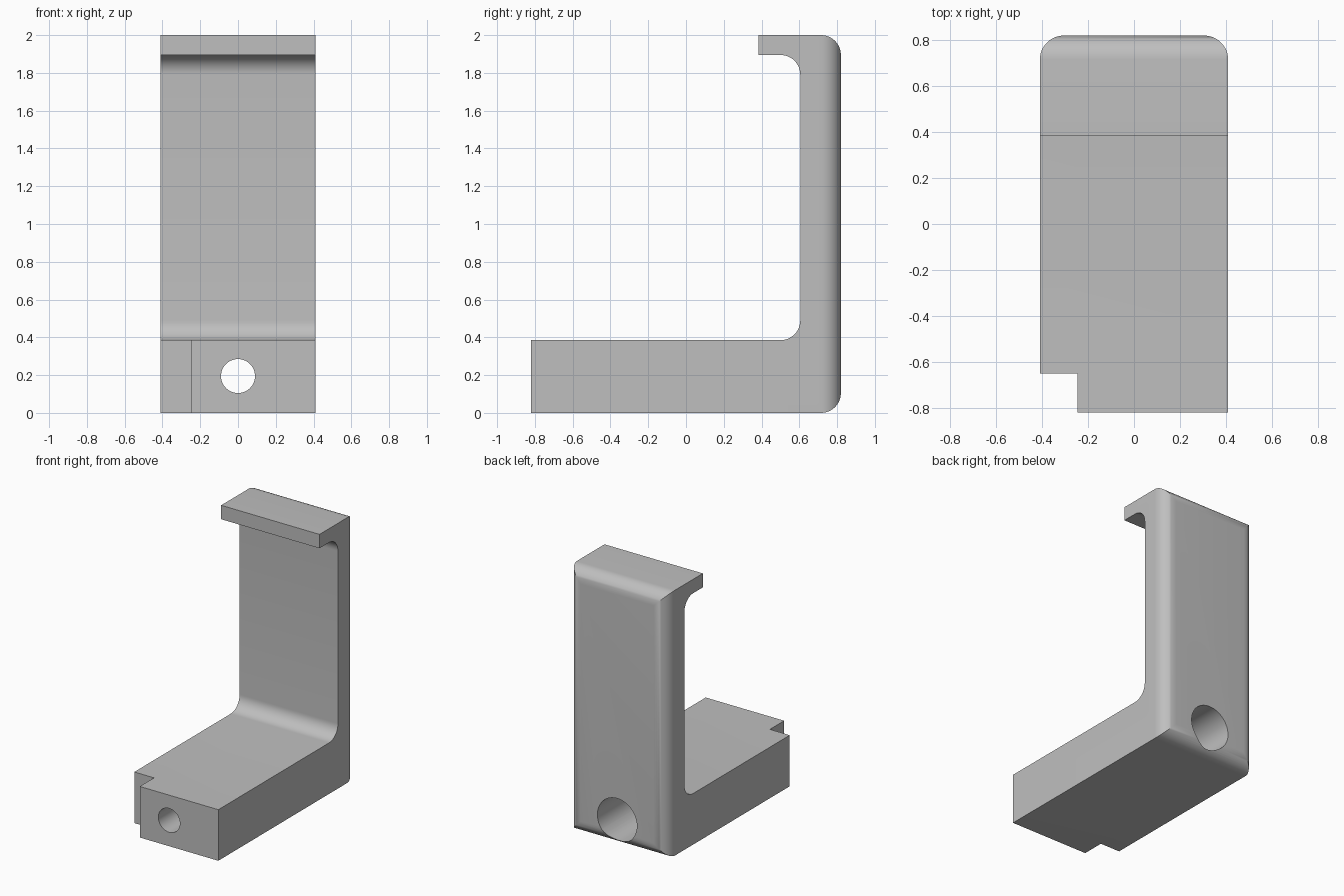
import bpy, bmesh
from math import pi, sin, cos, radians
from mathutils import Matrix

cube = bpy.data.objects.get("Cube")
if cube:
    bpy.data.objects.remove(cube, do_unlink=True)

HALF_W, BACK, FRONT = 0.41, 0.82, -0.82
WALL, LIP, BASE_TOP, LIP_BOTTOM, TOP = 0.605, 0.385, 0.385, 1.895, 2.0
ROUND = 0.105
BORE_Z = 0.195

grey = bpy.data.materials.new("plain grey")
grey.use_nodes = True
grey.diffuse_color = (0.52, 0.52, 0.52, 1)
grey.node_tree.nodes["Principled BSDF"].inputs["Base Color"].default_value = (0.52, 0.52, 0.52, 1)


def make_object(name, bm):
    bmesh.ops.recalc_face_normals(bm, faces=bm.faces)
    mesh = bpy.data.meshes.new(name)
    bm.to_mesh(mesh)
    bm.free()
    mesh.materials.append(grey)
    obj = bpy.data.objects.new(name, mesh)
    bpy.context.collection.objects.link(obj)
    return obj


def arc(cy, cz, start, end, steps=12):
    angles = [radians(start + (end - start) * i / steps) for i in range(steps + 1)]
    return [(cy + ROUND * cos(a), cz + ROUND * sin(a)) for a in angles]


def cut(target, cutter):
    mod = target.modifiers.new(cutter.name, 'BOOLEAN')
    mod.operation, mod.solver, mod.object = 'DIFFERENCE', 'EXACT', cutter
    bpy.context.view_layer.objects.active = target
    bpy.ops.object.modifier_apply(modifier=mod.name)
    bpy.data.objects.remove(cutter, do_unlink=True)


def bore(name, radius, y0, y1):
    bm = bmesh.new()
    place = Matrix.Translation((0, (y0 + y1) / 2, BORE_Z)) @ Matrix.Rotation(pi / 2, 4, 'X')
    bmesh.ops.create_cone(bm, cap_ends=True, segments=48, radius1=radius,
                          radius2=radius, depth=y1 - y0, matrix=place)
    return make_object(name, bm)


# Side profile with filleted inner corners, extruded across the width
profile = [(FRONT, 0), (BACK, 0), (BACK, TOP), (LIP, TOP), (LIP, LIP_BOTTOM)]
profile += arc(WALL - ROUND, LIP_BOTTOM - ROUND, 90, 0)
profile += arc(WALL - ROUND, BASE_TOP + ROUND, 0, -90)
profile += [(FRONT, BASE_TOP)]
bm = bmesh.new()
side = bm.faces.new([bm.verts.new((-HALF_W, y, z)) for y, z in profile])
sweep = bmesh.ops.extrude_face_region(bm, geom=[side])
bmesh.ops.translate(bm, vec=(2 * HALF_W, 0, 0),
                    verts=[g for g in sweep["geom"] if isinstance(g, bmesh.types.BMVert)])

# Rounded rim around the back face
rim = [e for e in bm.edges if all(v.co.y > BACK - 0.001 for v in e.verts)]
bmesh.ops.bevel(bm, geom=rim, offset=ROUND, offset_type='OFFSET', segments=12,
                profile=0.5, affect='EDGES', clamp_overlap=False)
bracket = make_object("bracket", bm)

# Corner notch at the front right
bm = bmesh.new()
bmesh.ops.create_cube(bm, size=1, matrix=Matrix.Translation((-0.495, -0.9, 0.2))
                      @ Matrix.Diagonal((0.5, 0.5, 1, 1)))
cut(bracket, make_object("notch_cutter", bm))

# Screw hole through the base, with a wide counterbore from the back
cut(bracket, bore("screw_hole_cutter", 0.09, -1, 1))
cut(bracket, bore("counterbore_cutter", 0.165, -0.4, 1))

bpy.ops.object.select_all(action='DESELECT')
bracket.select_set(True)
bpy.context.view_layer.objects.active = bracket
bpy.ops.object.shade_smooth_by_angle(angle=radians(30))
